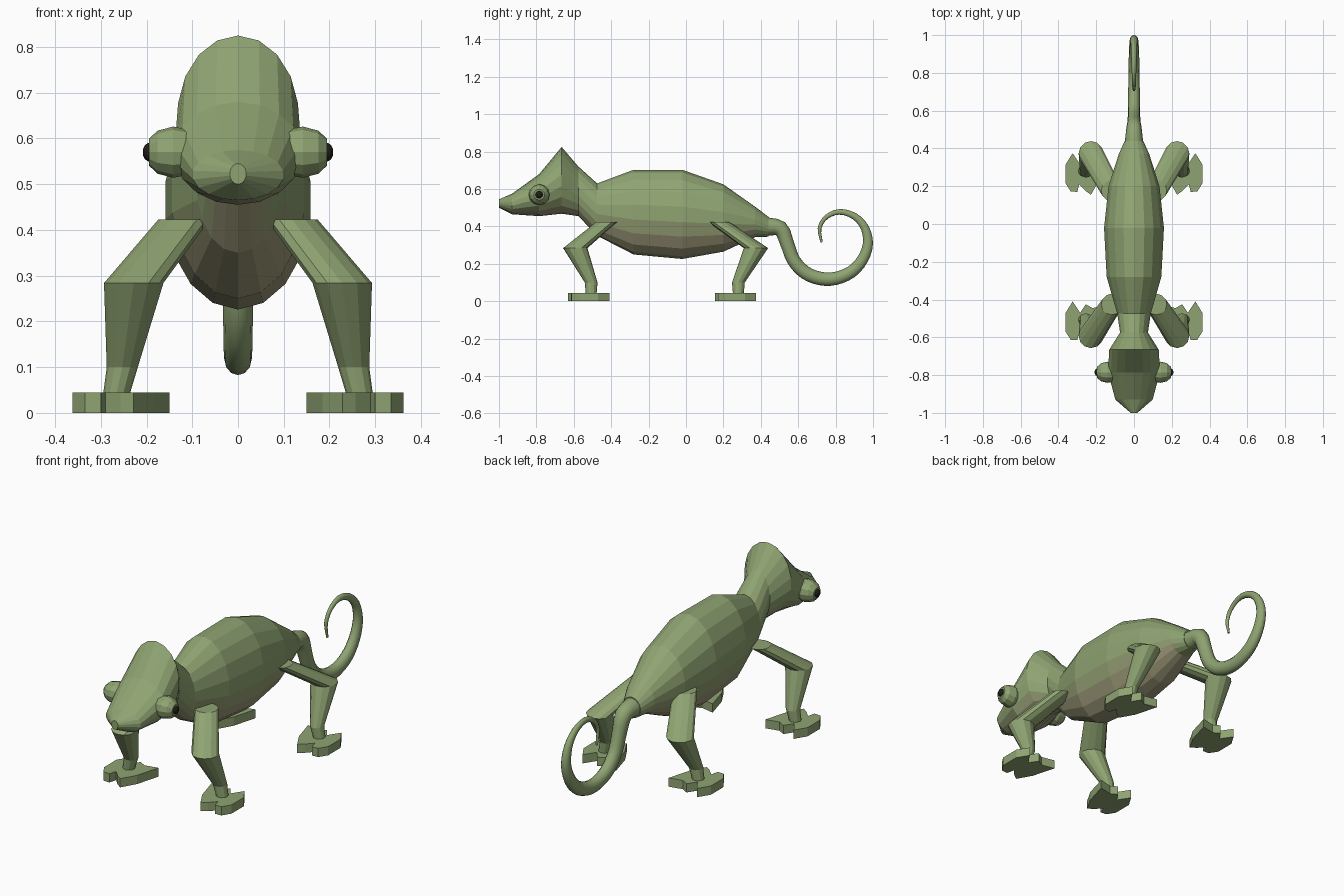
import bpy, bmesh, math
from mathutils import Vector

if "Cube" in bpy.data.objects:
    bpy.data.objects.remove(bpy.data.objects["Cube"])


def material(name, color):
    m = bpy.data.materials.new(name)
    m.diffuse_color = (*color, 1)
    m.use_nodes = True
    m.node_tree.nodes["Principled BSDF"].inputs["Base Color"].default_value = m.diffuse_color
    return m


GREEN = material("leaf green", (0.275, 0.37, 0.168))
OLIVE = material("olive brown", (0.285, 0.335, 0.168))
TAN = material("belly tan", (0.325, 0.31, 0.182))
BLACK = material("pupil black", (0.014, 0.012, 0.008))


def finish(bm, name, mats, smooth=None):
    bmesh.ops.recalc_face_normals(bm, faces=bm.faces)
    me = bpy.data.meshes.new(name)
    bm.to_mesh(me)
    bm.free()
    for m in mats:
        me.materials.append(m)
    ob = bpy.data.objects.new(name, me)
    bpy.context.collection.objects.link(ob)
    if smooth:
        bpy.ops.object.select_all(action='DESELECT')
        bpy.context.view_layer.objects.active = ob
        ob.select_set(True)
        bpy.ops.object.shade_smooth_by_angle(angle=math.radians(smooth))
    return ob


def loft(name, rings, mats, rule=None, smooth=None):
    """Skin closed rings of points; rule(ring, side) picks a material."""
    bm = bmesh.new()
    vs = [[bm.verts.new(p) for p in r] for r in rings]
    n = len(rings[0])
    for i in range(len(vs) - 1):
        for j in range(n):
            k = (j + 1) % n
            f = bm.faces.new((vs[i][j], vs[i][k], vs[i + 1][k], vs[i + 1][j]))
            if rule:
                f.material_index = rule(i, j)
    bm.faces.new(vs[0])
    bm.faces.new(vs[-1])
    return finish(bm, name, mats, smooth)


def ring(c, u, v, n):
    c, u, v = Vector(c), Vector(u), Vector(v)
    return [c + u * math.sin(2 * math.pi * j / n) + v * math.cos(2 * math.pi * j / n)
            for j in range(n)]


# Head, neck and trunk: y, top, bottom, half width
SIDES = 18
profile = [
    (-1.00, .545, .50, .018), (-.93, .575, .465, .10), (-.785, .68, .455, .14),
    (-.665, .825, .468, .133), (-.575, .72, .455, .075), (-.475, .63, .35, .09),
    (-.28, .703, .25, .147), (-.02, .703, .226, .161), (.20, .625, .265, .137),
    (.37, .505, .343, .082), (.44, .452, .345, .05)]


def trunk_color(i, j):
    low = abs((j + .5) - SIDES / 2)     # steps away from the underside
    if i == 0 or i > 8:
        return 0
    if i < 5:
        return 2 if low < 2 else (1 if low < 3 else 0)
    return 2 if low < 3 else (1 if low < 4 else 0)


loft("body", [ring((0, y, (t + b) / 2), (w, 0, 0), (0, 0, (t - b) / 2), SIDES)
              for y, t, b, w in profile], [GREEN, OLIVE, TAN], trunk_color)

# Curled tail: y, z, radius along the centre line
path = [(.42, .40, .05), (.505, .388, .042), (.54, .31, .037), (.575, .22, .036),
        (.635, .155, .036), (.715, .122, .036), (.80, .122, .035), (.885, .158, .033),
        (.945, .225, .030), (.973, .31, .027), (.955, .395, .022), (.90, .455, .018),
        (.82, .478, .015), (.75, .45, .012), (.714, .39, .010), (.725, .315, .006)]
pts = [Vector(p) for p in path]
pts = [2 * pts[0] - pts[1]] + pts + [2 * pts[-1] - pts[-2]]
line = []
for a, b, c, d in zip(pts, pts[1:], pts[2:], pts[3:]):
    for s in range(3):
        t = s / 3
        line.append(.5 * (2 * b + (c - a) * t + (2 * a - 5 * b + 4 * c - d) * t * t
                          + (3 * b - a - 3 * c + d) * t ** 3))
line.append(pts[-2])
rings = []
for i, p in enumerate(line):
    d = line[min(i + 1, len(line) - 1)] - line[max(i - 1, 0)]
    side = Vector((0, -d.y, d.x)).normalized()
    narrow = max(.84, 1 - .01 * i)      # slightly flattened sideways
    rings.append(ring((0, p.x, p.y), (p.z * narrow, 0, 0), side * p.z, 12))
loft("tail", rings, [GREEN], smooth=40)


# Legs: level rings from shoulder to ankle, then a split foot
def flat_ring(x, y, z, r):
    return ring((x, y, z), (r, 0, 0), (0, r, 0), 12)


FOOT = [(.325, .105), (.362, .045), (.362, -.055), (.335, -.098), (.30, -.10),
        (.29, -.06), (.257, -.095), (.228, -.115), (.185, -.04), (.15, .085),
        (.22, .07), (.255, .09), (.285, .045)]

for s, side in ((1, "left"), (-1, "right")):
    for end, shoulder, knee, ankle, foot_y in (
            ("front", -.425, -.592, -.507, -.515), ("back", .176, .374, .28, .27)):
        loft(f"{end}_leg_{side}", [
            flat_ring(s * .118, shoulder, .423, .056),
            flat_ring(s * .228, knee, .284, .065),
            flat_ring(s * .253, ankle, .10, .034),
            flat_ring(s * .266, ankle, .04, .029)], [GREEN])
        loft(f"{end}_foot_{side}",
             [[(s * x, foot_y + y, z) for x, y in FOOT] for z in (0, .045)], [GREEN])

    # Turret eye with a dark pupil
    def eye_ring(x, r):
        return ring((s * x, -.785, .57), (0, r, 0), (0, 0, r), 12)

    loft(f"eye_{side}", [eye_ring(x, r) for x, r in (
        (.10, .048), (.142, .056), (.176, .047), (.195, .029))], [GREEN])
    loft(f"pupil_{side}", [eye_ring(x, r) for x, r in (
        (.185, .019), (.197, .020), (.204, .015), (.208, .006))], [BLACK], smooth=40)
